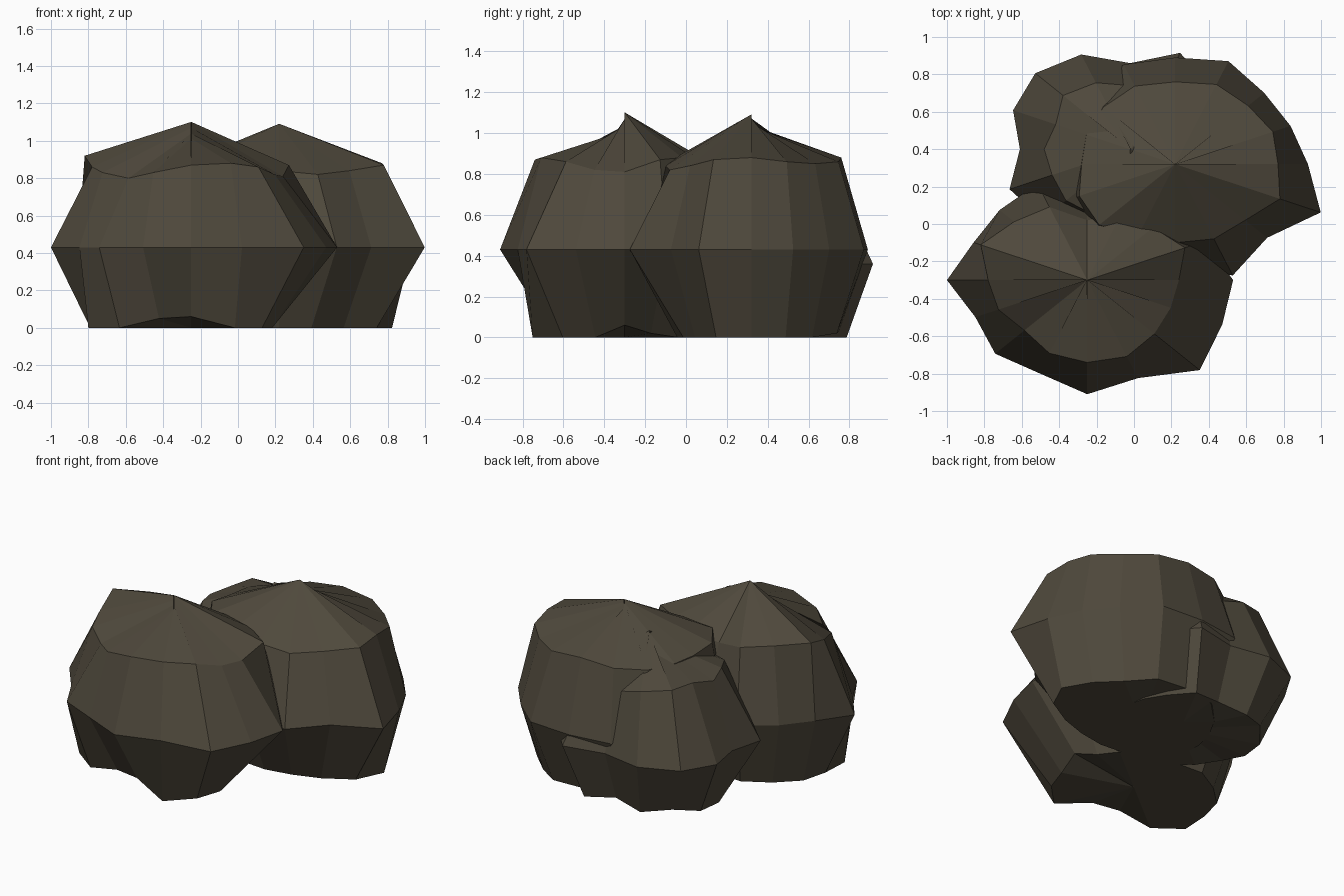
import bpy, bmesh, math

bark = bpy.data.materials.new("dark_brown")
bark.diffuse_color = (0.078, 0.066, 0.045, 1)
SEG = 16


def lobe(name, centre, girth, girth_z, rim, rim_z, base, base_z, apex, dip, dip_dir):
    """Faceted lump: base ring, girth ring, shoulder ring and a pointed, split crown."""
    bm = bmesh.new()
    cx, cy = centre
    angles = [math.atan2(0.8 * math.sin(math.tau * i / SEG), math.cos(math.tau * i / SEG))
              for i in range(SEG)]

    def ring(radii, heights):
        return [bm.verts.new((cx + r * math.cos(a), cy + r * math.sin(a), z))
                for a, r, z in zip(angles, radii, heights)]

    crown_z = [apex - dip * max(0, math.cos(a - math.radians(dip_dir))) for a in angles]
    rings = [ring([g * f for g, f in zip(girth, base)], base_z),
             ring(girth, [girth_z] * SEG),
             ring(rim, rim_z),
             ring([0.002] * SEG, crown_z)]
    for low, high in zip(rings, rings[1:]):
        for i in range(SEG):
            j = (i + 1) % SEG
            bm.faces.new((low[i], low[j], high[j], high[i]))
    # underside fan
    mid = bm.verts.new((cx, cy, 0.0))
    for i in range(SEG):
        bm.faces.new((rings[0][(i + 1) % SEG], rings[0][i], mid))
    mesh = bpy.data.meshes.new(name)
    bm.to_mesh(mesh)
    bm.free()
    mesh.materials.append(bark)
    obj = bpy.data.objects.new(name, mesh)
    bpy.context.collection.objects.link(obj)


# Front lobe
lobe("front_lobe", (-0.25, -0.30),
     [.78, .66, .60, .54, .48, .58, .60, .64, .75, .63, .63, .56, .61, .59, .77, .76], 0.43,
     [.49, .55, .45, .40, .32, .44, .50, .60, .53, .50, .43, .44, .44, .46, .46, .47],
     [.81, .87, .88, .87, .82, .87, .90, .92, .86, .83, .80, .83, .87, .88, .86, .82],
     [.58, .62, .70, .75, .78, .75, .78, .82, .72, .92, .78, .67, .62, .86, .63, .60],
     [.06, .02, 0, 0, 0, 0, 0, 0, 0, 0, 0, .05, .06, 0, 0, 0],
     1.10, 0.10, 270)

# Back right lobe
lobe("back_right_lobe", (0.22, 0.32),
     [.71, .65, .61, .62, .57, .60, .58, .58, .60, .62, .60, .56, .55, .67, .63, .82], 0.43,
     [.55, .55, .50, .48, .44, .47, .49, .50, .50, .54, .52, .44, .42, .45, .48, .59],
     [.88, .86, .85, .86, .88, .86, .85, .86, .86, .88, .89, .87, .84, .82, .84, .87],
     [.85, .82, .78, .76, .75, .75, .75, .75, .75, .75, .75, .70, .66, .56, .70, .67],
     [0, 0, 0, .02, .03, .02, 0, 0, 0, 0, 0, 0, 0, 0, 0, 0],
     1.09, 0.06, 90)

# Back left lobe, smaller and tucked behind the other two
lobe("back_left_lobe", (-0.02, 0.40),
     [.56, .55, .54, .58, .46, .57, .65, .66, .59, .68, .60, .56, .55, .56, .70, .60], 0.36,
     [.38, .38, .38, .38, .34, .40, .46, .42, .46, .44, .44, .40, .38, .38, .38, .38],
     [.76, .76, .76, .74, .72, .77, .80, .80, .78, .80, .78, .76, .76, .76, .76, .76],
     [.75] * 5 + [.74, .72, .76, .84, .70, .72] + [.75] * 5,
     [0, 0, 0, 0, .03, 0, .03, 0, 0, .02, 0, 0, 0, 0, 0, 0],
     0.98, 0.04, 180)
